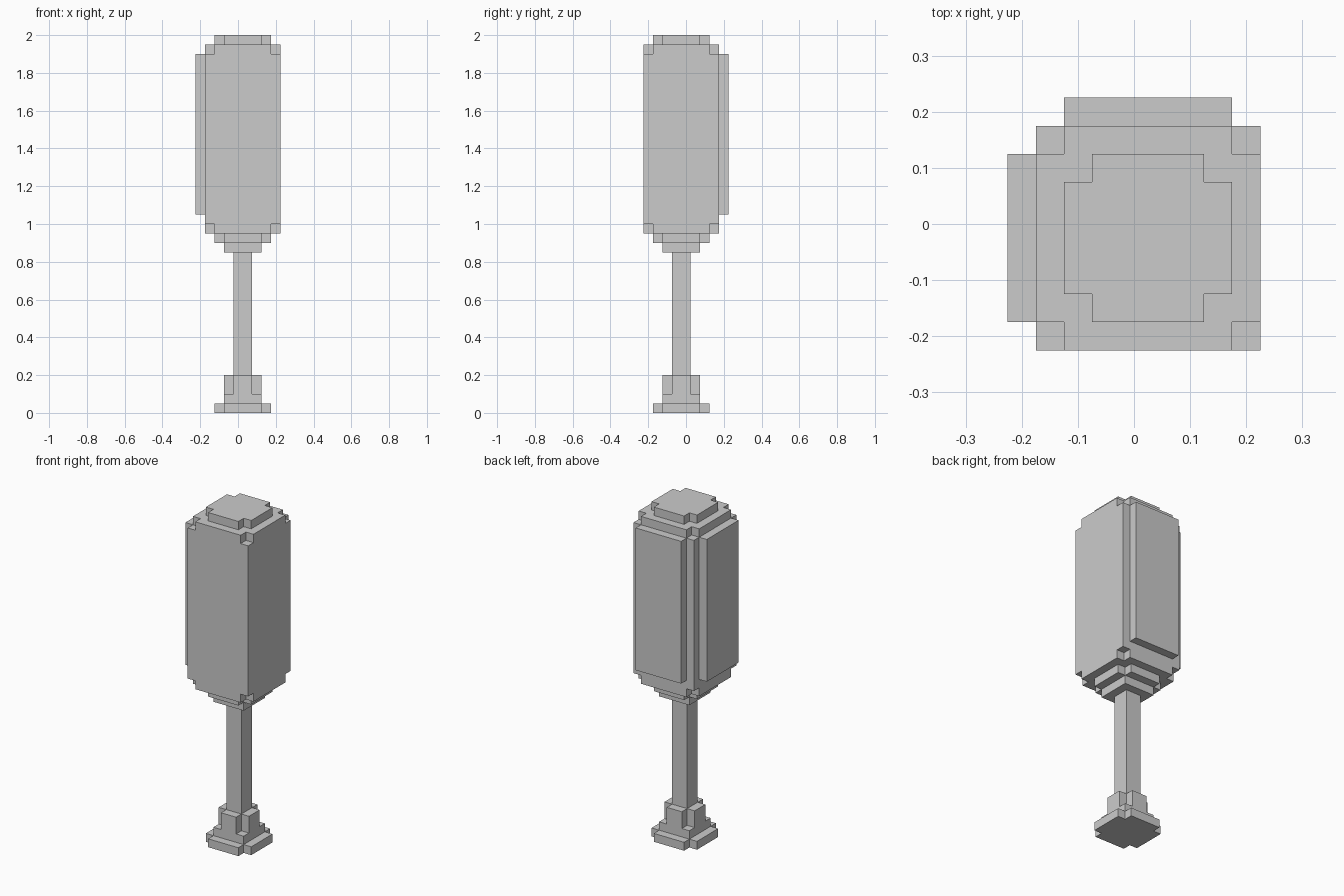
import bpy, bmesh

if "Cube" in bpy.data.objects:
    bpy.data.objects.remove(bpy.data.objects["Cube"])

CX, CY = 0.025, -0.025   # axis of the stem and head
U = 0.05                 # block size


def outline(h, notch):
    """Square of half width h, with one-block notches at the corners if asked."""
    if not notch:
        return [(-h, -h), (h, -h), (h, h), (-h, h)]
    k = h - U
    return [(-k, -h), (k, -h), (k, -k), (h, -k), (h, k), (k, k),
            (k, h), (-k, h), (-k, k), (-h, k), (-h, -k), (-k, -k)]


def prism(bm, pts, z0, z1):
    lo = [bm.verts.new((x, y, z0)) for x, y in pts]
    hi = [bm.verts.new((x, y, z1)) for x, y in pts]
    bm.faces.new(lo[::-1])
    bm.faces.new(hi)
    for i in range(len(pts)):
        j = (i + 1) % len(pts)
        bm.faces.new((lo[i], lo[j], hi[j], hi[i]))


def make(name, prisms):
    bm = bmesh.new()
    for pts, z0, z1 in prisms:
        prism(bm, pts, z0, z1)
    mesh = bpy.data.meshes.new(name)
    bm.to_mesh(mesh)
    bm.free()
    ob = bpy.data.objects.new(name, mesh)
    bpy.context.collection.objects.link(ob)
    return ob


def stack(name, layers):
    """Layers are (half width, notched corners, bottom, top)."""
    ob = make(name, [(outline(h, n), a, b) for h, n, a, b in layers])
    ob.location = (CX, CY, 0)


def rect(x0, x1, y0, y1):
    return [(x0, y0), (x1, y0), (x1, y1), (x0, y1)]


# Stepped foot
stack("foot", [(0.15, True, 0, 0.05), (0.10, False, 0.05, 0.10), (0.10, True, 0.10, 0.20)])

# Thin stem
stack("stem", [(0.05, False, 0.20, 0.85)])

# Large head, stepped at both ends
stack("head", [
    (0.10, False, 0.85, 0.90),
    (0.15, True, 0.90, 0.95),
    (0.20, True, 0.95, 1.00),
    (0.20, False, 1.00, 1.90),
    (0.20, True, 1.90, 1.95),
    (0.15, True, 1.95, 2.00),
])

# Raised panels on the left and back of the head
make("left_panel", [(rect(-0.225, -0.175, -0.175, 0.125), 1.05, 1.90)])
make("back_panel", [(rect(-0.125, 0.175, 0.175, 0.225), 1.05, 1.90)])
